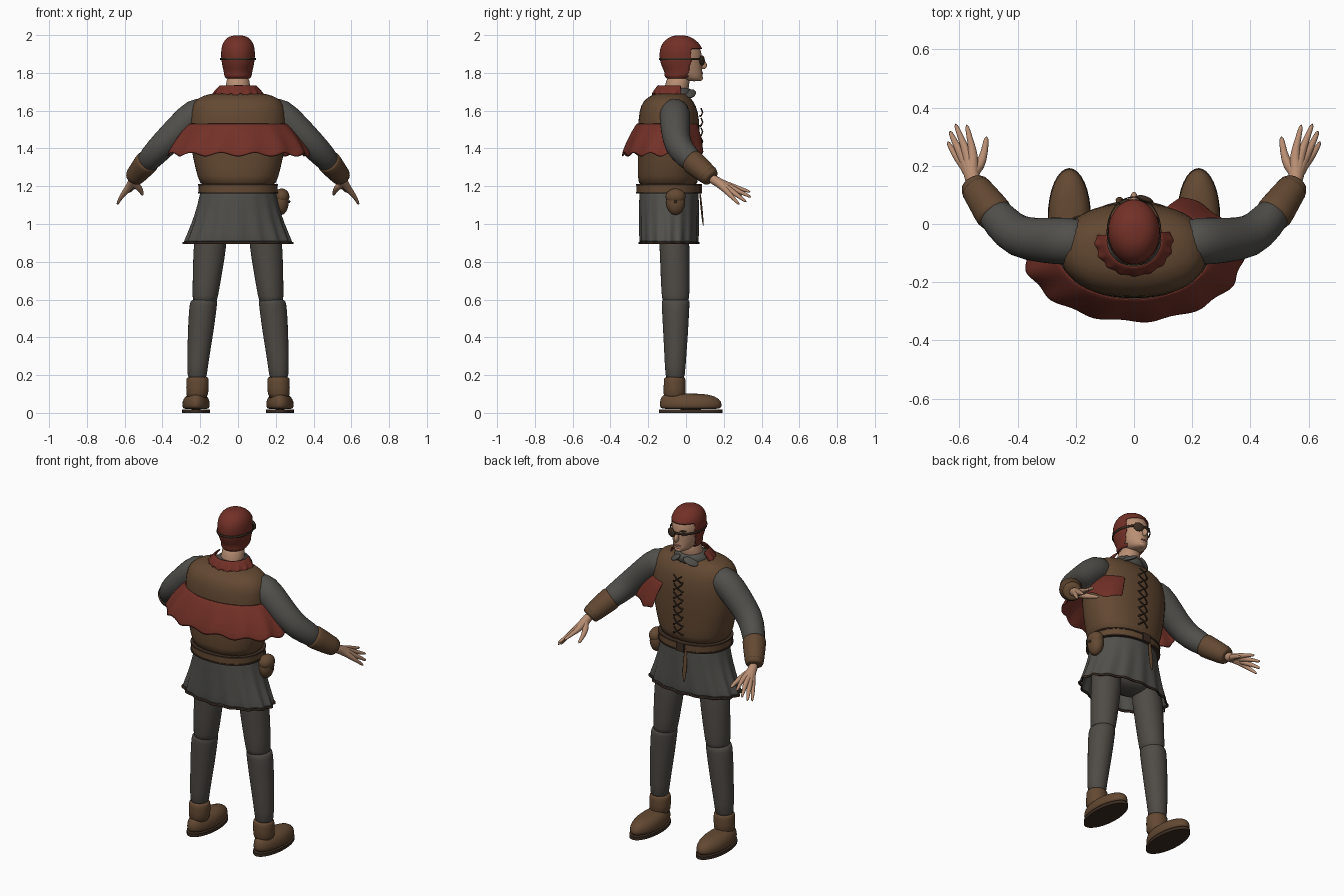
import bpy, bmesh
from math import sin, cos, pi, radians
from mathutils import Vector, Euler

cube = bpy.data.objects.get("Cube")
if cube:
    bpy.data.objects.remove(cube)


def material(name, r, g, b):
    mat = bpy.data.materials.new(name)
    mat.use_nodes = True
    mat.diffuse_color = (r, g, b, 1)
    shader = mat.node_tree.nodes["Principled BSDF"]
    shader.inputs["Base Color"].default_value = (r, g, b, 1)
    shader.inputs["Roughness"].default_value = 0.8
    return mat


LEATHER = material("brown leather", .125, .066, .032)
DARK = material("dark leather", .045, .026, .016)
SHIRT = material("grey shirt cloth", .082, .08, .072)
HOSE = material("grey hose cloth", .078, .07, .06)
RED = material("red cloth", .17, .03, .02)
SKIN = material("skin", .48, .27, .17)
LIP = material("lip", .3, .12, .09)
WHITE = material("eye white", .6, .57, .5)


def finish(name, bm, mat, subsurf=1, thickness=0):
    """Turn a bmesh into a shaded object with its modifiers."""
    bmesh.ops.recalc_face_normals(bm, faces=bm.faces)
    mesh = bpy.data.meshes.new(name)
    bm.to_mesh(mesh)
    bm.free()
    mesh.materials.append(mat)
    mesh.shade_smooth()
    obj = bpy.data.objects.new(name, mesh)
    bpy.context.collection.objects.link(obj)
    if thickness:
        obj.modifiers.new("Thickness", "SOLIDIFY").thickness = thickness
    if subsurf:
        obj.modifiers.new("Smooth", "SUBSURF").levels = subsurf
        obj.modifiers["Smooth"].render_levels = subsurf
    else:
        mesh.set_sharp_from_angle(angle=radians(40))
    return obj


def skin_rings(rings, closed=True, caps=True):
    """Bridge a list of point rings with quads."""
    bm = bmesh.new()
    loops = [[bm.verts.new(p) for p in ring] for ring in rings]
    count = len(loops[0])
    for low, high in zip(loops, loops[1:]):
        for i in range(count if closed else count - 1):
            j = (i + 1) % count
            bm.faces.new((low[i], low[j], high[j], high[i]))
    if caps:
        bm.faces.new(loops[0])
        bm.faces.new(loops[-1])
    return bm


def ellipse(z, cx, cy, rx, ry, segs=24, wave=0, folds=0, power=1.0):
    """Horizontal ring, optionally pleated or squared off."""
    points = []
    for i in range(segs):
        a = 2 * pi * i / segs
        c, s = cos(a), sin(a)
        k = 1 + wave * cos(folds * a)
        c = abs(c) ** power * (1 if c > 0 else -1)
        s = abs(s) ** power * (1 if s > 0 else -1)
        points.append((cx + rx * c * k, cy + ry * s * k, z))
    return points


def stack(name, rows, mat, subsurf=1, power=1.0):
    return finish(name, skin_rings([ellipse(*r, power=power) for r in rows]), mat, subsurf)


def tube(name, path, mat, segs=12, subsurf=1):
    """Round limb along (x, y, z, radius) points."""
    pts = [Vector(p[:3]) for p in path]
    rings = []
    for i, p in enumerate(pts):
        along = pts[min(i + 1, len(pts) - 1)] - pts[max(i - 1, 0)]
        turn = along.to_track_quat("Z", "Y")
        r = path[i][3]
        rings.append([p + turn @ Vector((r * cos(2 * pi * k / segs), r * sin(2 * pi * k / segs), 0))
                      for k in range(segs)])
    return finish(name, skin_rings(rings), mat, subsurf)


def ball(name, loc, scale, mat, rot=(0, 0, 0)):
    bm = bmesh.new()
    bmesh.ops.create_uvsphere(bm, u_segments=24, v_segments=14, radius=1)
    obj = finish(name, bm, mat, 0)
    obj.location, obj.scale, obj.rotation_euler = loc, scale, Euler(rot)
    return obj


def arc_band(name, rows, start, end, folds, mat, thickness):
    """Open cloth band; rows are (z, centre y, rx, ry, ripple)."""
    steps = 72
    rings = []
    for z, cy, rx, ry, ripple in rows:
        ring = []
        for i in range(steps + 1):
            a = radians(start + (end - start) * i / steps)
            k = 1 + ripple * cos(folds * a)
            ring.append((rx * k * cos(a), cy + ry * k * sin(a), z + ripple * .5 * sin(folds * a)))
        rings.append(ring)
    return finish(name, skin_rings(rings, closed=False, caps=False), mat, 1, thickness)


# Head
head_rows = [(1.755, 0, .045, .03, .034), (1.772, 0, .02, .05, .07), (1.8, 0, -.008, .067, .095),
             (1.84, 0, -.02, .077, .106), (1.88, 0, -.024, .083, .11), (1.92, 0, -.026, .083, .107),
             (1.955, 0, -.028, .073, .088), (1.98, 0, -.03, .051, .056), (1.992, 0, -.031, .022, .024)]
stack("head", head_rows, SKIN)
stack("neck", [(1.66, 0, -.06, .075, .07), (1.72, 0, -.05, .065, .063), (1.8, 0, -.035, .06, .065)], SKIN)

# Close fitting red cap, cut away around the face
cap_rows = [(1.768, 0, -.035, .062, .065), (1.785, 0, -.03, .074, .088)]
cap_rows += [(z + .007 * (z > 1.9), x, y, rx + .007, ry + .007) for z, x, y, rx, ry in head_rows[2:]]
bm = skin_rings([ellipse(*r, segs=40) for r in cap_rows])
opening = [f for f in bm.faces if f.normal.length >= 0 and
           (f.calc_center_median().z < 1.775 or
            f.calc_center_median().y > (.035 if f.calc_center_median().z > 1.83 else .015)
            and f.calc_center_median().z < 1.905)]
bmesh.ops.delete(bm, geom=opening, context="FACES")
finish("cap", bm, RED, 1, .006)

# Face details
ball("nose", (0, .09, 1.843), (.012, .02, .024), SKIN, (.35, 0, 0))
ball("lips", (0, .083, 1.797), (.021, .008, .006), LIP)
ball("chin", (0, .07, 1.772), (.025, .02, .016), SKIN)
ball("eye", (-.032, .074, 1.868), (.013, .008, .007), WHITE)
ball("iris", (-.032, .08, 1.868), (.005, .004, .006), DARK)
ball("eyebrow", (-.033, .077, 1.887), (.02, .007, .004), DARK, (0, .1, .3))
ball("eye_patch", (.038, .085, 1.866), (.03, .011, .027), DARK, (0, 0, -.35))
bm = skin_rings([ellipse(z, 0, -.024, .094, .119, 40) for z in (1.868, 1.88)], caps=False)
finish("eye_patch_strap", bm, DARK, 0, .004)

# Torso: vest, shirt neck and red collar
stack("vest", [(1.18, 0, -.095, .198, .158), (1.25, 0, -.095, .214, .162), (1.35, 0, -.092, .243, .164),
               (1.5, 0, -.09, .26, .166), (1.6, 0, -.092, .255, .158), (1.65, 0, -.094, .235, .135),
               (1.68, 0, -.088, .19, .1), (1.695, 0, -.075, .12, .08)], LEATHER, power=.88)
stack("shirt_neck", [(1.65, 0, -.06, .115, .1), (1.7, 0, -.055, .1, .088), (1.725, 0, -.05, .078, .075)], SHIRT)
for s in (-1, 1):
    ball("shirt_collar_flap", (s * .05, .025, 1.69), (.045, .01, .024), SHIRT, (.9, s * .4, s * -.5))
arc_band("red_collar", [(1.683, -.062, .138, .12, .02), (1.71, -.06, .118, .108, 0), (1.738, -.055, .094, .094, 0)],
         168, 378, 16, RED, .008)

# Front lacing
for i in range(7):
    z = 1.26 + i * .052
    for s in (-1, 1):
        tube("lace", [(-s * .026, .08, z, .004), (0, .088, z + .02, .004), (s * .026, .08, z + .04, .004)], DARK, 6, 0)
        ball("lace_eyelet", (s * .028, .076, z), (.006, .006, .006), DARK)

# Short cape wrapping the back and one side of the chest
arc_band("cape", [(1.535, -.092, .262, .168, 0), (1.5, -.096, .295, .186, .004), (1.44, -.104, .342, .21, .012),
                  (1.365, -.11, .38, .23, .022)], 174, 425, 13, RED, .008)

# Belt, buckle, hanging strap and pouch
stack("belt", [(1.165, 0, -.093, .208, .17), (1.209, 0, -.093, .21, .17)], LEATHER, 0, .9)
for z in (1.166, 1.208):
    bm = skin_rings([ellipse(z + d, 0, -.093, .213, .173, 48, power=.9) for d in (-.004, .004)])
    finish("belt_edge", bm, DARK, 0)
bm = bmesh.new()
bmesh.ops.create_cube(bm, size=1)
buckle = finish("buckle", bm, DARK, 0)
buckle.location, buckle.scale = (-.02, .08, 1.187), (.05, .012, .05)
ball("hanging_strap", (-.05, .082, 1.085), (.013, .005, .098), LEATHER, (.1, 0, 0))
ball("pouch", (.228, -.055, 1.115), (.04, .05, .067), LEATHER)
ball("pouch_flap", (.231, -.055, 1.145), (.041, .053, .043), LEATHER)
ball("pouch_button", (.271, -.055, 1.118), (.006, .008, .008), DARK)

# Pleated tunic skirt with dark hem
skirt = [(1.19, .196, .157, 0), (1.1, .212, .157, .008), (1.0, .242, .156, .02), (.9, .284, .154, .03)]
bm = skin_rings([ellipse(z, 0, -.09, rx, ry, 96, w, 16) for z, rx, ry, w in skirt], caps=False)
finish("tunic_skirt", bm, SHIRT, 1, .006)
bm = skin_rings([ellipse(z, 0, -.09, .286, .156, 96, .03, 16) for z in (.895, .905)], caps=False)
finish("skirt_hem", bm, DARK, 0, .006)
stack("hips", [(.9, 0, -.065, .09, .06), (.95, 0, -.07, .19, .1), (1.05, 0, -.085, .195, .13),
               (1.17, 0, -.09, .18, .14)], HOSE)

# Limbs, built for both sides
for s, side in ((1, "left"), (-1, "right")):
    def leg_part(name, rows, mat):
        return stack(side + name, [(z, s * x, y, rx, ry) for z, x, y, rx, ry in rows], mat)

    def limb(name, path, mat, segs=16):
        return tube(side + name, [(s * x, y, z, r) for x, y, z, r in path], mat, segs)

    leg_part("_thigh", [(1.02, .138, -.07, .085, .08), (.88, .148, -.06, .088, .08), (.75, .161, -.058, .079, .078),
                        (.6, .175, -.055, .067, .074), (.57, .177, -.055, .06, .065)], HOSE)
    leg_part("_calf", [(.6, .178, -.055, .06, .067), (.597, .18, -.055, .072, .075), (.55, .187, -.055, .074, .073),
                       (.4, .2, -.055, .067, .065), (.25, .215, -.057, .055, .055), (.15, .217, -.058, .05, .05)], HOSE)
    leg_part("_boot_shaft", [(.19, .214, -.06, .05, .048), (.188, .214, -.06, .06, .058), (.14, .214, -.06, .06, .058),
                             (.06, .218, -.06, .06, .064)], LEATHER)
    leg_part("_boot_foot", [(.018, .222, .025, .066, .155), (.03, .222, .025, .073, .165), (.06, .222, .025, .074, .166),
                            (.088, .221, .015, .06, .145), (.104, .22, -.01, .035, .1)], LEATHER)
    sole = [(z, s * .222, .025, .074, .167, 32) for z in (0, .018)]
    stack(side + "_boot_sole", sole, DARK, 0)

    # Sleeve, cuff and hand
    limb("_sleeve", [(.15, -.06, 1.605, .07), (.225, -.06, 1.59, .086), (.31, -.056, 1.505, .079),
                     (.4, -.048, 1.415, .075), (.455, .005, 1.358, .067), (.5, .06, 1.305, .058)], SHIRT)
    limb("_cuff", [(.474, .025, 1.337, .06), (.476, .028, 1.335, .069), (.52, .09, 1.282, .059),
                   (.552, .135, 1.244, .052), (.553, .137, 1.242, .04)], LEATHER)
    limb("_cuff_tie", [(.538, .115, 1.262, .058), (.544, .124, 1.254, .058)], DARK)
    wrist = (.548, .125, 1.248, .032)
    palm = (.56, .18, 1.215, .024)
    fingers = {"_thumb": [(.53, .195, 1.2, .02), (.513, .245, 1.178, .013), (.506, .305, 1.152, .009)],
               "_index_finger": [(.55, .235, 1.202, .018), (.562, .285, 1.188, .011), (.576, .345, 1.168, .008)],
               "_middle_finger": [(.572, .242, 1.19, .018), (.593, .292, 1.168, .011), (.615, .348, 1.14, .008)],
               "_ring_finger": [(.592, .238, 1.175, .018), (.615, .28, 1.147, .011), (.634, .322, 1.115, .008)],
               "_little_finger": [(.602, .222, 1.166, .016), (.624, .252, 1.135, .01), (.641, .285, 1.1, .007)]}
    for name, joints in fingers.items():
        limb(name, [wrist, palm] + joints, SKIN, 10)
